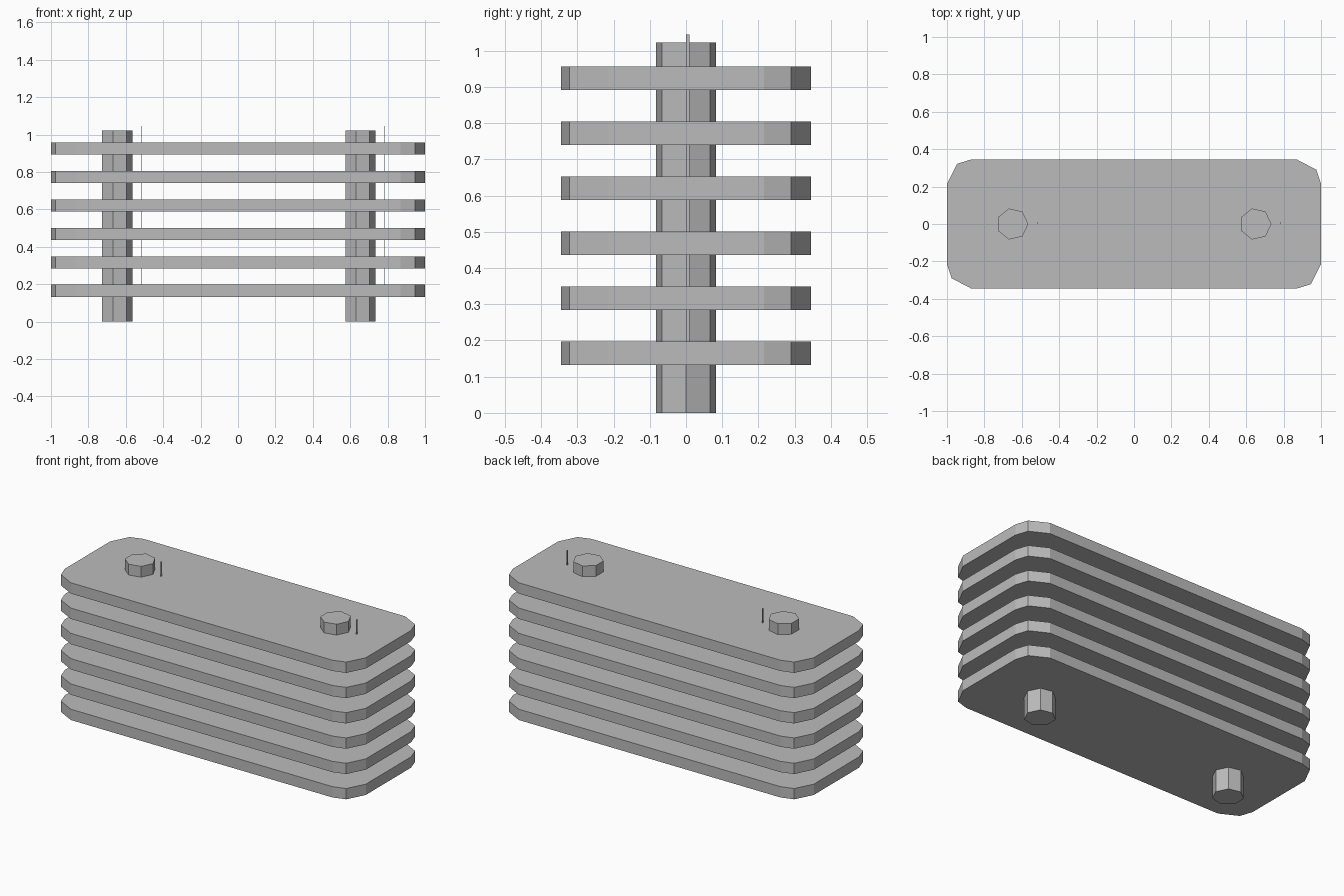
import bpy
import bmesh
from math import cos, sin, tau

cube = bpy.data.objects.get("Cube")
if cube:
    bpy.data.objects.remove(cube, do_unlink=True)

# One flat grey for every part
grey = bpy.data.materials.new("plain_grey")
grey.use_nodes = True
colour = (0.5, 0.5, 0.5, 1)
grey.diffuse_color = colour
grey.node_tree.nodes["Principled BSDF"].inputs["Base Color"].default_value = colour


def prism(name, outline, bottom, top):
    """Flat-sided solid standing on a counter-clockwise outline."""
    bm = bmesh.new()
    base = bm.faces.new([bm.verts.new((x, y, bottom)) for x, y in outline])
    lid = bmesh.ops.extrude_face_region(bm, geom=[base])["geom"]
    verts = [v for v in lid if isinstance(v, bmesh.types.BMVert)]
    bmesh.ops.translate(bm, verts=verts, vec=(0, 0, top - bottom))
    bmesh.ops.recalc_face_normals(bm, faces=bm.faces[:])
    mesh = bpy.data.meshes.new(name)
    bm.to_mesh(mesh)
    bm.free()
    mesh.materials.append(grey)
    obj = bpy.data.objects.new(name, mesh)
    bpy.context.collection.objects.link(obj)
    return obj


# Stack of plates: half the outline, turned half round for the rest
half = [(-1, -0.215), (-0.975, -0.29), (-0.87, -0.345),
        (0.87, -0.345), (0.945, -0.322), (1, -0.215)]
outline = half + [(-x, -y) for x, y in half]
FIRST, STEP, THICK = 0.132, 0.152, 0.065
for i in range(6):
    z = FIRST + i * STEP
    prism(f"plate_{i + 1}", outline, z, z + THICK)

# Seven-sided posts, each with a thin upright strip beside it
SIDES, RADIUS = 7, 0.085
for side, cx in (("right", -0.65), ("left", 0.65)):
    ring = [(cx + RADIUS * cos(tau * k / SIDES), RADIUS * sin(tau * k / SIDES))
            for k in range(SIDES)]
    prism(f"{side}_post", ring, 0, 1.022)
    sx, w = cx + 0.135, 0.001
    strip = [(sx - w, 0), (sx + w, 0), (sx + w, 0.01), (sx - w, 0.01)]
    prism(f"{side}_strip", strip, 0.16, 1.045)
